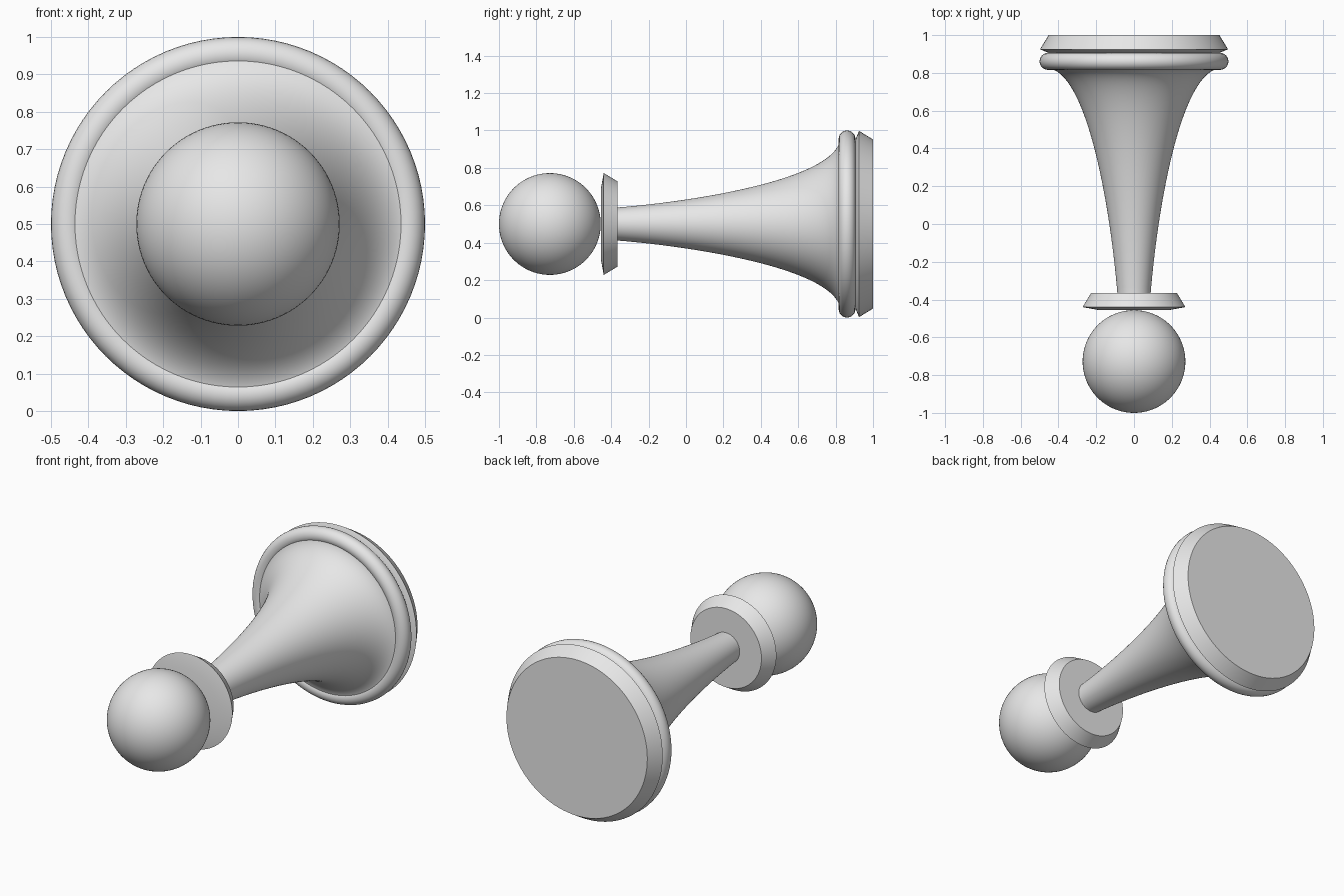
import bpy
import bmesh
import math
from mathutils import Vector

cube = bpy.data.objects.get("Cube")
if cube:
    bpy.data.objects.remove(cube, do_unlink=True)

AXIS = Vector((0, 0, 0.5))  # the piece lies along y at this height

grey = bpy.data.materials.new("light_grey")
grey.use_nodes = True
grey.diffuse_color = (0.8, 0.8, 0.8, 1)
for node in grey.node_tree.nodes:
    if node.type == 'BSDF_PRINCIPLED':
        node.inputs["Base Color"].default_value = grey.diffuse_color


def lathe(name, profile, closed=False, steps=96):
    """Turn a (y, radius) profile around the lying axis."""
    bm = bmesh.new()
    verts = [bm.verts.new(AXIS + Vector((0, y, r))) for y, r in profile]
    pairs = list(zip(verts, verts[1:]))
    if closed:
        pairs.append((verts[-1], verts[0]))
    edges = [bm.edges.new(p) for p in pairs]
    bmesh.ops.spin(bm, geom=verts + edges, cent=AXIS, axis=(0, 1, 0),
                   angle=math.tau, steps=steps)
    bmesh.ops.remove_doubles(bm, verts=bm.verts[:], dist=0.0002)
    bmesh.ops.recalc_face_normals(bm, faces=bm.faces[:])
    mesh = bpy.data.meshes.new(name)
    bm.to_mesh(mesh)
    bm.free()
    mesh.materials.append(grey)
    obj = bpy.data.objects.new(name, mesh)
    bpy.context.collection.objects.link(obj)
    bpy.ops.object.select_all(action='DESELECT')
    obj.select_set(True)
    bpy.context.view_layer.objects.active = obj
    bpy.ops.object.shade_smooth_by_angle(angle=math.radians(30))
    return obj


def arc(y, r, radius, start, end, count):
    """Points on a circle in the (y, radius) plane."""
    angles = [start + (end - start) * i / count for i in range(count + 1)]
    return [(y + radius * math.cos(a), max(0, r + radius * math.sin(a)))
            for a in angles]


def bezier(a, b, c, d, count):
    points = [Vector(p) for p in (a, b, c, d)]
    result = []
    for i in range(count + 1):
        t = i / count
        s = 1 - t
        weights = (s ** 3, 3 * s * s * t, 3 * s * t * t, t ** 3)
        result.append(tuple(sum((p * w for p, w in zip(points, weights)),
                                Vector((0, 0)))))
    return result


# Round head
lathe("head", arc(-0.728, 0, 0.272, math.pi, 0, 48))

# Bevelled collar under the head
lathe("collar", [(-0.455, 0), (-0.455, 0.19), (-0.44, 0.272),
                 (-0.366, 0.228), (-0.366, 0)])

# Flared stem, ending inside the ring
stem = bezier((-0.368, 0.088), (0.05, 0.122), (0.80, 0.24), (0.825, 0.455), 40)
lathe("stem", [(-0.4, 0), (-0.4, 0.088)] + stem + [(0.87, 0.455), (0.87, 0)])

# Rounded ring around the foot
lathe("ring", arc(0.861, 0.455, 0.045, 0, math.tau, 24)[:-1], closed=True)

# Bevelled foot disc
lathe("foot", [(0.905, 0), (0.905, 0.45), (0.925, 0.498),
               (1.0, 0.452), (1.0, 0)])
